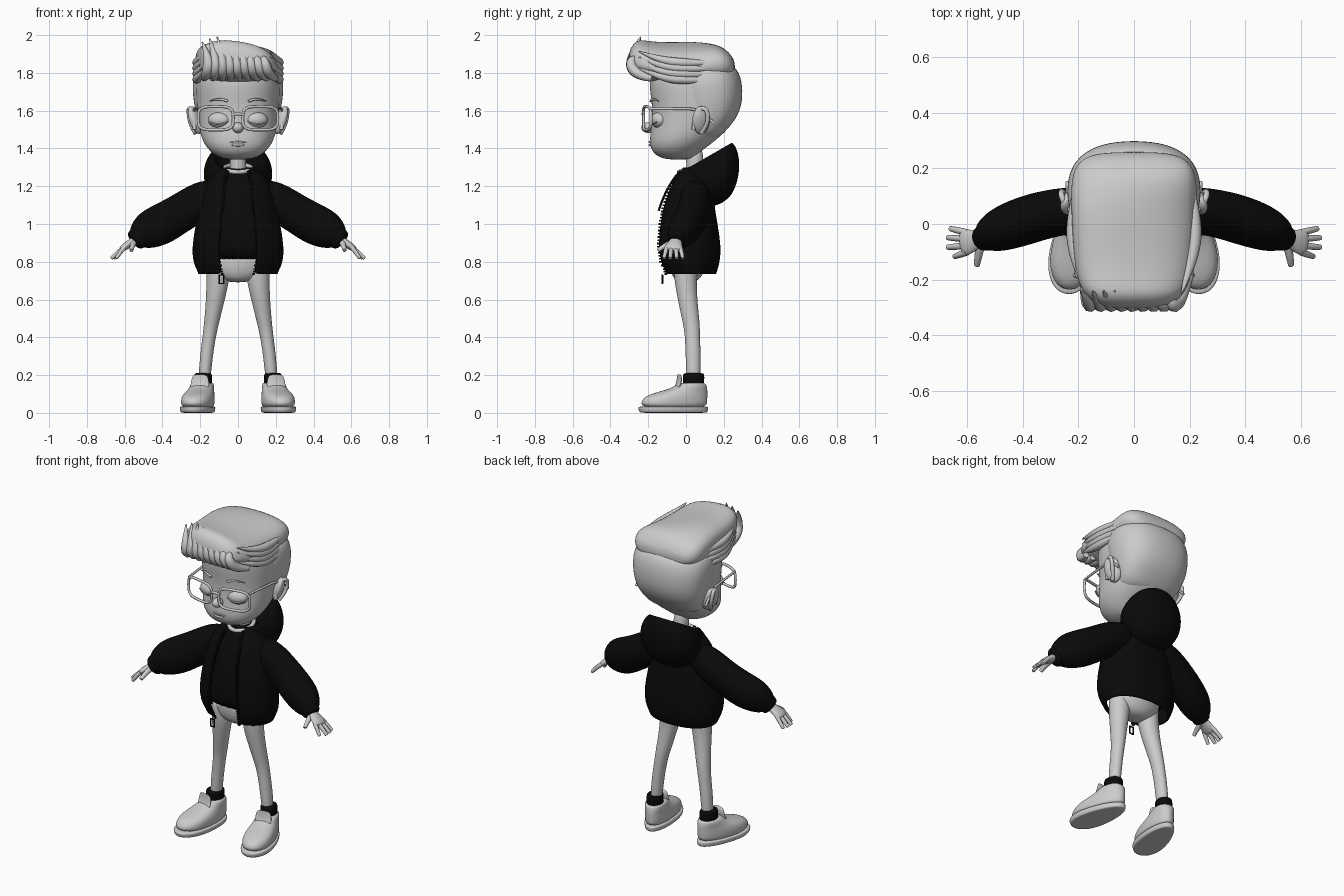
import bpy, bmesh
from math import sin, cos, pi, copysign
from mathutils import Vector, Matrix, Euler

cube = bpy.data.objects.get("Cube")
if cube:
    bpy.data.objects.remove(cube, do_unlink=True)

X, Y, Z = Vector((1, 0, 0)), Vector((0, 1, 0)), Vector((0, 0, 1))


def material(name, value):
    mat = bpy.data.materials.new(name)
    mat.use_nodes = True
    color = (value, value, value, 1)
    mat.diffuse_color = color
    mat.node_tree.nodes["Principled BSDF"].inputs["Base Color"].default_value = color
    return mat


grey = material("soft grey", 0.6)
black = material("black cloth", 0.003)


def add_object(name, data, mat, mirror=False):
    data.materials.append(mat)
    obj = bpy.data.objects.new(name, data)
    bpy.context.scene.collection.objects.link(obj)
    if mirror:
        obj.modifiers.new("Mirror", 'MIRROR')
    return obj


def finish(name, bm, mat, mirror=False, smooth=True):
    bmesh.ops.recalc_face_normals(bm, faces=bm.faces)
    for face in bm.faces:
        face.smooth = smooth
    mesh = bpy.data.meshes.new(name)
    bm.to_mesh(mesh)
    bm.free()
    return add_object(name, mesh, mat, mirror)


def loft(name, rings, mat, sides=16, power=2, frame=None, mirror=False,
         caps=True, skip=(), warp=None, matrix=None):
    """Skin elliptical rings (x, y, z, radius_a, radius_b) along a path."""
    bm = bmesh.new()
    centers = [Vector(r[:3]) for r in rings]
    loops = []
    for k, ring in enumerate(rings):
        if frame:
            a, b = frame
        else:
            t = (centers[min(k + 1, len(rings) - 1)] - centers[max(k - 1, 0)]).normalized()
            a = Y.cross(t).normalized()
            b = t.cross(a)
        loop = []
        for i in range(sides):
            c, s = cos(2 * pi * i / sides), sin(2 * pi * i / sides)
            c = copysign(abs(c) ** (2 / power), c)
            s = copysign(abs(s) ** (2 / power), s)
            co = centers[k] + a * c * ring[3] + b * s * ring[4]
            loop.append(bm.verts.new(warp(co) if warp else co))
        loops.append(loop)
    for low, high in zip(loops, loops[1:]):
        for i in range(sides):
            if i not in skip:
                j = (i + 1) % sides
                bm.faces.new((low[i], low[j], high[j], high[i]))
    if caps:
        bm.faces.new(loops[0])
        bm.faces.new(loops[-1])
    if matrix:
        bm.transform(matrix)
    obj = finish(name, bm, mat, mirror)
    sub = obj.modifiers.new("Subdivision", 'SUBSURF')
    sub.levels = sub.render_levels = 2 if sides < 30 else 1
    return obj


def stack(name, layers, mat, **options):
    """Horizontal rings given as (z, front, back, half_width)."""
    rings = [(0, (f + b) / 2, z, w, (b - f) / 2) for z, f, b, w in layers]
    return loft(name, rings, mat, frame=(X, Y), **options)


def wire(name, points, radius, mat, mirror=False, cyclic=False, taper=None):
    curve = bpy.data.curves.new(name, 'CURVE')
    curve.dimensions = '3D'
    curve.bevel_depth = radius
    curve.bevel_resolution = 2
    curve.use_fill_caps = True
    curve.resolution_u = 6
    spline = curve.splines.new('POLY' if cyclic else 'NURBS')
    spline.points.add(len(points) - 1)
    for i, (point, co) in enumerate(zip(spline.points, points)):
        point.co = (*co, 1)
        point.radius = taper[i] if taper else 1
    spline.use_cyclic_u = cyclic
    if not cyclic:
        spline.order_u = 3
        spline.use_endpoint_u = True
    return add_object(name, curve, mat, mirror)


def ball(name, loc, size, mat, rot=(0, 0, 0), mirror=False):
    bm = bmesh.new()
    bmesh.ops.create_uvsphere(bm, u_segments=24, v_segments=16, radius=1)
    bm.transform(Matrix.LocRotScale(Vector(loc), Euler(rot), Vector(size)))
    return finish(name, bm, mat, mirror)


# Head and face
stack("head", [(1.34, -.1, .02, .06), (1.36, -.16, .05, .12), (1.4, -.19, .1, .165),
               (1.45, -.195, .17, .195), (1.52, -.185, .24, .21), (1.6, -.18, .29, .22),
               (1.68, -.19, .3, .225), (1.76, -.2, .29, .225), (1.84, -.17, .26, .2),
               (1.9, -.1, .2, .14)], grey, sides=20, power=2.2)
loft("neck", [(0, .05, 1.2, .05, .05), (0, .05, 1.3, .043, .045), (0, .04, 1.42, .045, .05)], grey)
ball("nose", (0, -.2, 1.51), (.03, .037, .028), grey)
ball("eyelid", (.1, -.145, 1.55), (.06, .038, .042), grey, (0, 0, .3), True)
ball("ear", (.225, .08, 1.55), (.028, .05, .077), grey, (.15, .3, .45), True)
wire("ear_rim", [(.23, .04, 1.5), (.24, .05, 1.6), (.265, .11, 1.62), (.255, .12, 1.53),
                 (.225, .08, 1.48)], .011, grey, True)
wire("eyelashes", [(.05, -.175, 1.545), (.1, -.195, 1.515), (.155, -.155, 1.54)], .004, grey, True)
wire("eyebrow", [(.055, -.187, 1.65), (.1, -.18, 1.67), (.15, -.145, 1.65)], .007, grey, True,
     taper=(1, 1, .4))
wire("upper_lip", [(-.055, -.178, 1.43), (0, -.208, 1.437), (.055, -.178, 1.43)], .008, grey,
     taper=(.3, 1, .3))
wire("lower_lip", [(-.04, -.178, 1.42), (0, -.206, 1.415), (.04, -.178, 1.42)], .01, grey,
     taper=(.3, 1, .3))

# Glasses
lens = []
for i in range(32):
    c, s = cos(pi * i / 16), sin(pi * i / 16)
    x = .118 + .093 * copysign(abs(c) ** .55, c)
    lens.append((x, -.225 + .9 * x * x, 1.56 + .062 * copysign(abs(s) ** .55, s)))
wire("glasses_rim", lens, .008, grey, True, True)
wire("glasses_bridge", [(-.03, -.224, 1.575), (0, -.232, 1.59), (.03, -.224, 1.575)], .008, grey)
wire("glasses_temple", [(.205, -.19, 1.61), (.22, -.06, 1.61), (.235, .08, 1.61),
                        (.24, .15, 1.53)], .007, grey, True)

# Hair: cropped sides and a swept-up top
stack("side_hair", [(1.44, .0, .16, .15), (1.5, -.01, .22, .2), (1.58, -.03, .285, .225),
                    (1.68, -.06, .305, .243), (1.78, -.07, .295, .245), (1.86, -.05, .25, .2)],
      grey, sides=20, power=2.4)


def sweep(co):
    lift = -.14 * co.x if co.z > 1.84 and co.y < .1 else 0
    return Vector((co.x, co.y, co.z + lift))


quiff = [(-.305, 1.83, 1.89, .07), (-.29, 1.79, 1.94, .14), (-.25, 1.77, 1.975, .185),
         (-.19, 1.75, 1.96, .21), (-.08, 1.74, 1.955, .222), (.05, 1.74, 1.96, .228),
         (.17, 1.75, 1.955, .23), (.23, 1.77, 1.91, .2), (.26, 1.8, 1.86, .13)]
loft("top_hair", [(0, y, (lo + hi) / 2, w, (hi - lo) / 2) for y, lo, hi, w in quiff],
     grey, sides=20, power=2.5, frame=(X, Z), warp=sweep)
for i in range(9):
    t = i / 8
    root, tip = -.18 + .38 * t, -.17 + .32 * t
    wire("front_lock", [(root, -.18, 1.77), (root * .85 - .01, -.275, 1.79), (tip * .9, -.3, 1.88),
                        (tip - .02, -.24, 1.995 - .45 * abs(tip + .1))],
         .032, grey, taper=(.5, 1, .8, .1))
for i in range(4):
    z = 1.775 + .03 * i
    wire("side_lock", [(.2, .17, z - .01), (.225, .02, z - .015), (.21, -.14, z), (.17, -.25, z + .05)],
         .025, grey, True, taper=(.2, 1, .9, .1))

# Jacket with an open front over a shirt
body = [(.735, -.115, .16, .21), (.76, -.125, .168, .22), (.8, -.145, .18, .24),
        (.88, -.158, .187, .245), (1, -.148, .168, .225), (1.1, -.127, .15, .203),
        (1.2, -.09, .145, .18), (1.26, -.055, .13, .14), (1.3, -.02, .11, .09)]
jacket = stack("jacket", body, black, sides=32, power=2.2, caps=False, skip=range(22, 26))
shell = jacket.modifiers.new("Thickness", 'SOLIDIFY')
shell.thickness = .012
stack("shirt", [(z, f + .014, b - .016, w - .016) for z, f, b, w in body[2:]], black,
      sides=32, power=2.2)
ring = [(.07 * cos(pi * i / 12), .035 + .072 * sin(pi * i / 12), 1.295 + .02 * sin(pi * i / 12))
        for i in range(24)]
wire("shirt_collar", ring, .012, grey, cyclic=True)

# Hood lying on the back, rings tilted backwards
hood = [(.19, 1.11, .07, .05), (.18, 1.16, .15, .105), (.165, 1.23, .185, .14),
        (.14, 1.3, .185, .16), (.115, 1.35, .155, .16), (.11, 1.36, .135, .145),
        (.11, 1.335, .115, .12), (.1, 1.27, .09, .09)]
loft("hood", [(0, y, z, a, b) for y, z, a, b in hood], black, sides=20, power=2.2,
     frame=(X, Vector((0, .87, .5))))

# Zip teeth along both jacket edges, pull and drawstrings
teeth = bmesh.new()
for low, high in zip(body, body[1:-1]):
    count = max(2, round((high[0] - low[0]) / .017))
    for k in range(count):
        z, f, b, w = [p + (q - p) * k / count for p, q in zip(low, high)]
        x = w * sin(pi / 8) ** (2 / 2.2)
        y = (f + b) / 2 - (b - f) / 2 * cos(pi / 8) ** (2 / 2.2)
        for side in (-1, 1):
            spot = Vector((side * (x - .004), y - .002, z))
            bmesh.ops.create_cube(teeth, matrix=Matrix.LocRotScale(spot, None, Vector((.014, .012, .009))))
finish("zip_teeth", teeth, black, smooth=False)
wire("zip_pull", [(-.1, -.125, .73), (-.075, -.125, .73), (-.075, -.125, .685),
                  (-.1, -.125, .685)], .005, black, cyclic=True)
wire("drawstring", [(.06, -.03, 1.28), (.075, -.1, 1.21), (.08, -.145, 1.07)], .006, black, True)

# Sleeves and cuffs
loft("sleeve", [(.08, .05, 1.17, .08, .08), (.19, .053, 1.13, .105, .085), (.3, .04, 1.06, .103, .088),
                (.4, .01, 1, .112, .09), (.48, -.02, .965, .105, .082), (.53, -.045, .925, .07, .06),
                (.54, -.05, .915, .04, .035)], black, mirror=True)
loft("cuff", [(.505, -.04, .945, .06, .05), (.525, -.046, .93, .062, .052),
              (.55, -.053, .908, .058, .047), (.556, -.055, .903, .03, .03)], black, mirror=True)

# Hands
loft("palm", [(.52, -.045, .935, .024, .026), (.56, -.055, .905, .021, .032),
              (.6, -.065, .88, .02, .05), (.625, -.07, .86, .014, .044)], grey, mirror=True)
for spread, reach in ((-.045, .03), (-.016, .055), (.014, .055), (.042, .045)):
    base = Vector((.6, -.065 + spread * .8, .878))
    mid = base + Vector((.01 + reach * .5, spread * .2, -.028))
    end = base + Vector((.015 + reach, spread * .35, -.06))
    wire("finger", [base, mid, end], .0125, grey, True, taper=(1, 1, .75))
wire("thumb", [(.55, -.065, .905), (.56, -.115, .885), (.565, -.148, .86)], .0145, grey, True,
     taper=(1.2, 1, .75))

# Hips and legs
stack("hips", [(.69, -.04, .05, .05), (.72, -.075, .085, .13), (.78, -.09, .11, .165),
               (.86, -.09, .11, .16)], grey)
loft("leg", [(.105, 0, .83, .06, .065), (.104, -.005, .72, .064, .062), (.12, .008, .6, .05, .052),
             (.14, .028, .48, .04, .045), (.15, .034, .42, .036, .041), (.168, .038, .3, .034, .04),
             (.183, .04, .12, .033, .038)], grey, mirror=True)

# Socks and shoes, toes turned out
place = Matrix.Translation((.185, .04, 0)) @ Matrix.Rotation(.21, 4, 'Z')


def narrow_heel(co):
    along = min(1, max(0, (co.y + .2) / .28))
    return Vector((co.x * (1 - .28 * along), co.y, co.z))


shoe = dict(mirror=True, matrix=place, warp=narrow_heel, power=2.2, sides=20)
stack("sole", [(0, -.28, .068, .08), (.002, -.295, .078, .092), (.03, -.302, .082, .097),
               (.036, -.295, .078, .092)], grey, **shoe)
stack("shoe_upper", [(.02, -.28, .07, .086), (.06, -.288, .076, .092), (.09, -.26, .076, .09),
                     (.112, -.19, .076, .082), (.13, -.12, .074, .078), (.155, -.085, .068, .074),
                     (.16, -.06, .05, .06)], grey, **shoe)
loft("tongue", [(0, -.1, .11, .05, .012), (0, -.08, .15, .052, .012), (0, -.075, .19, .046, .01),
                (0, -.08, .205, .03, .006)], grey, frame=(X, Y), mirror=True, matrix=place)
loft("sock", [(0, 0, .12, .045, .053), (0, 0, .15, .048, .057), (0, 0, .2, .048, .06),
              (0, 0, .21, .044, .054), (0, 0, .211, .03, .03)], black, frame=(X, Y),
     mirror=True, matrix=place)
